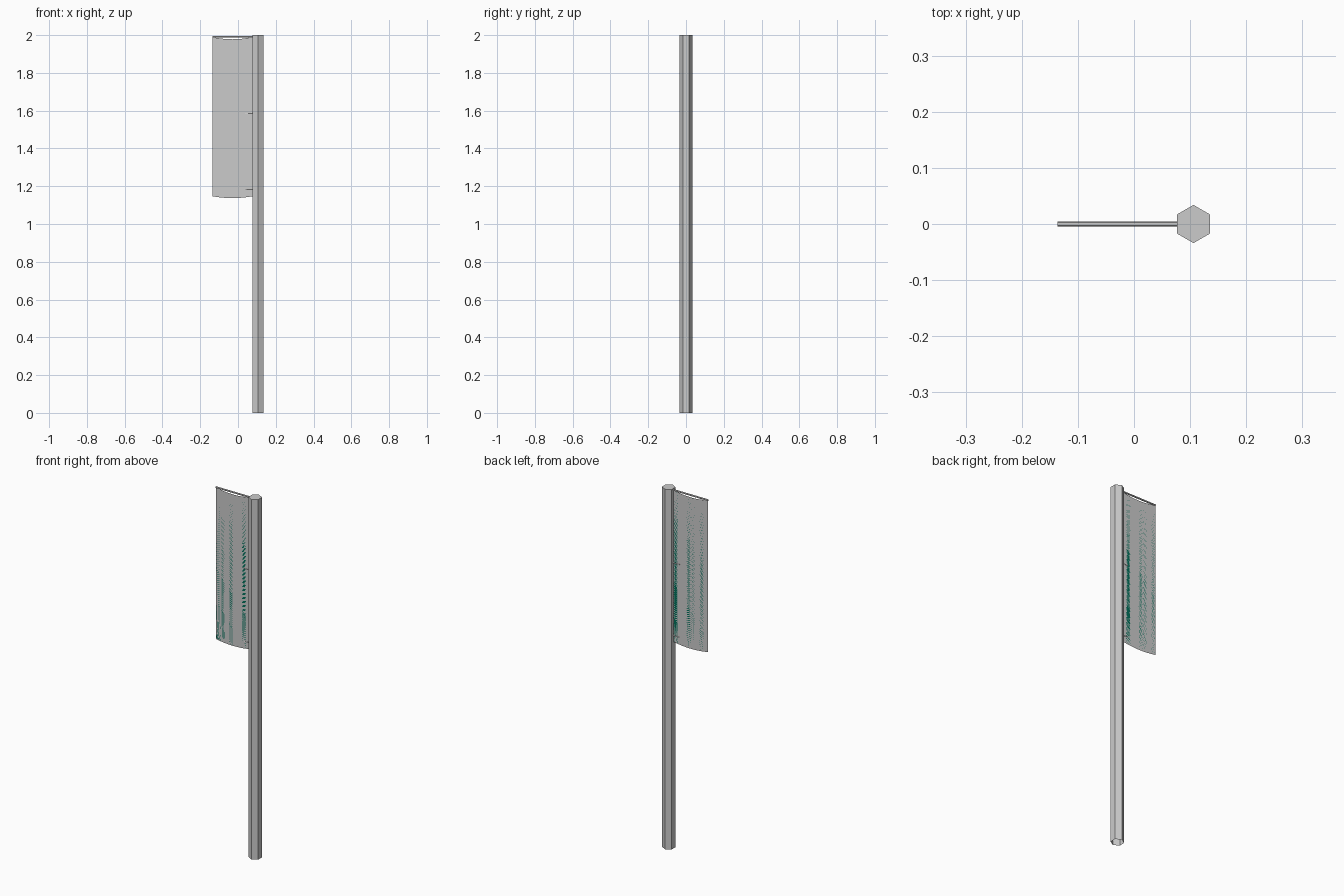
import bpy, bmesh, math

if "Cube" in bpy.data.objects:
    bpy.data.objects.remove(bpy.data.objects["Cube"])

LEFT, POLE_X, POLE_R = -0.136, 0.106, 0.034
RIGHT = POLE_X - POLE_R * math.cos(math.pi / 6)


def make_object(name, bm, material=None):
    mesh = bpy.data.meshes.new(name)
    bm.to_mesh(mesh)
    bm.free()
    obj = bpy.data.objects.new(name, mesh)
    bpy.context.collection.objects.link(obj)
    if material:
        mesh.materials.append(material)
    return obj


def cylinder(name, radius, depth, sides, location, rotation=(0, 0, 0), tip=None):
    bm = bmesh.new()
    bmesh.ops.create_cone(bm, cap_ends=True, segments=sides, radius1=radius,
                          radius2=radius if tip is None else tip, depth=depth)
    obj = make_object(name, bm)
    obj.location = location
    obj.rotation_euler = rotation
    return obj


def cloth(name, flip, material=None, steps=8):
    # Flat sheet whose top and bottom edges sag between the corners
    bm = bmesh.new()
    top, bottom = [], []
    for i in range(steps + 1):
        t = i / steps
        x = LEFT + (RIGHT - LEFT) * t
        sag = 4 * t * (1 - t)
        top.append(bm.verts.new((x, 0, 1.99 - 0.012 * sag)))
        bottom.append(bm.verts.new((x, 0, 1.147 - 0.01 * sag)))
    for i in range(steps):
        quad = [bottom[i], bottom[i + 1], top[i + 1], top[i]]
        bm.faces.new(quad[::-1] if flip else quad)
    return make_object(name, bm, material)


# Hexagonal pole, open underneath
pole = bmesh.new()
bmesh.ops.create_cone(pole, cap_ends=True, segments=6, radius1=POLE_R,
                      radius2=POLE_R, depth=2.0)
pole.normal_update()
bmesh.ops.delete(pole, geom=[f for f in pole.faces if f.normal.z < -0.9],
                 context='FACES_ONLY')
pole_obj = make_object("pole", pole)
pole_obj.location = (POLE_X, 0, 1)

# Banner: grey and green sheets lying back to back
green = bpy.data.materials.new("banner_green")
green.diffuse_color = (0.0, 0.16, 0.1, 1)
green.use_nodes = True
green.node_tree.nodes["Principled BSDF"].inputs["Base Color"].default_value = green.diffuse_color
cloth("banner_back", True)
cloth("banner_front", False, green)

# Crossbar carrying the banner
bar_end = RIGHT + 0.01
cylinder("crossbar", 0.0045, bar_end - LEFT, 6, ((LEFT + bar_end) / 2, 0, 1.991),
         (0, math.pi / 2, 0))

# Short ties from the pole through the banner's inner edge
for label, z in (("upper", 1.586), ("lower", 1.182)):
    cylinder(label + "_tie", 0.002, 0.045, 6, (0.06, 0, z),
             (0, math.pi / 2, 0), tip=0.004)
